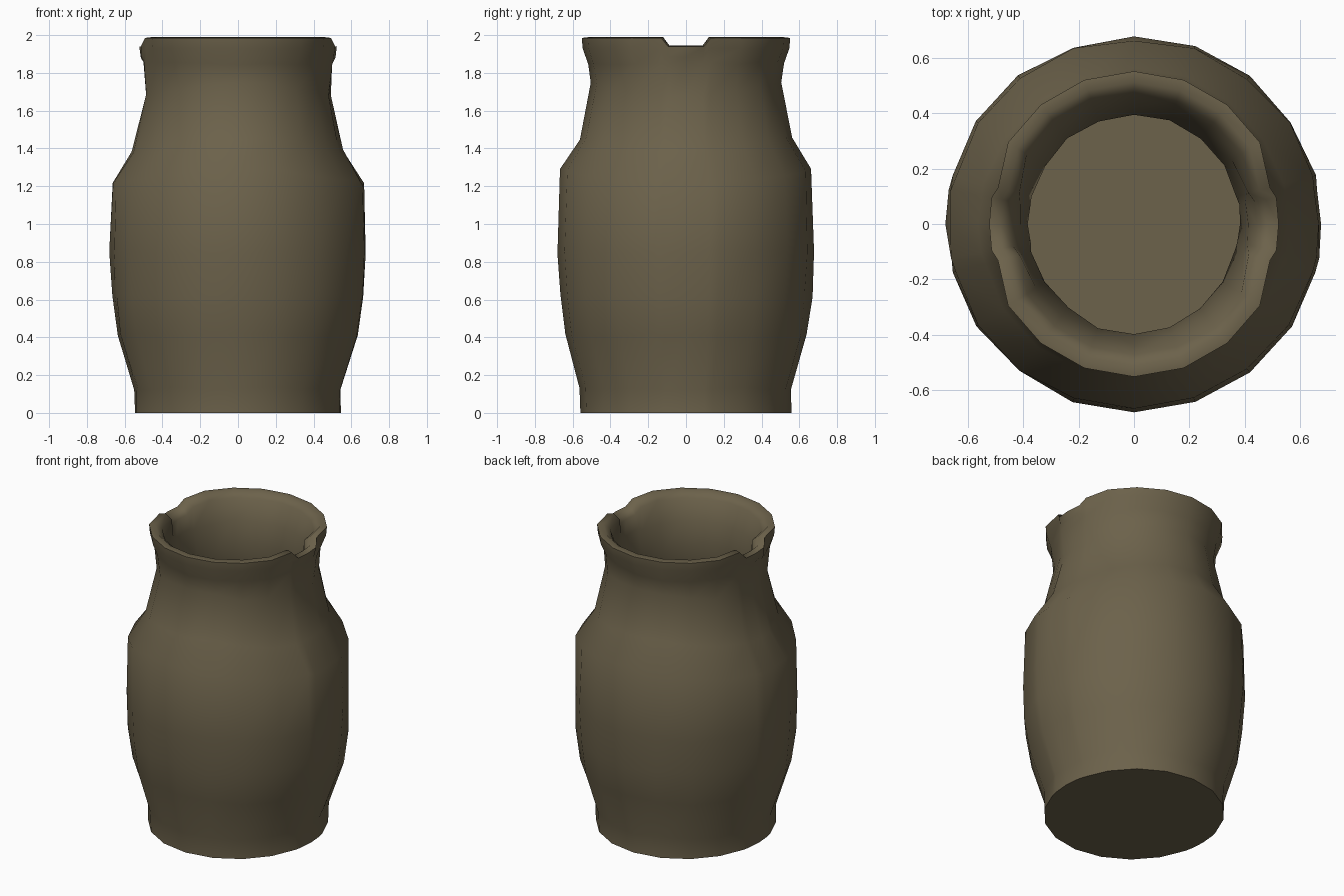
import bpy, bmesh, math, random
from math import radians, sin, cos

cube = bpy.data.objects.get("Cube")
if cube:
    bpy.data.objects.remove(cube)
random.seed(4)

# Fired clay
clay = bpy.data.materials.new("brown clay")
clay.use_nodes = True
clay.diffuse_color = (0.15, 0.122, 0.07, 1)
clay.node_tree.nodes["Principled BSDF"].inputs["Base Color"].default_value = clay.diffuse_color
clay.node_tree.nodes["Principled BSDF"].inputs["Roughness"].default_value = 0.9

# Radius and height, from the foot up the outside, over the lip, down the inside
OUTER = [(0.552, 0), (0.552, 0.13), (0.64, 0.41), (0.668, 0.62), (0.676, 0.85),
         (0.668, 1.25), (0.56, 1.42), (0.495, 1.71), (0.51, 1.85), (0.54, 1.93),
         (0.545, 1.985)]
INNER = [(0.505, 1.99), (0.465, 1.955), (0.42, 1.82), (0.388, 1.65), (0.44, 1.4),
         (0.54, 1.2), (0.54, 0.5), (0.44, 0.1)]

# Columns: one quarter mirrored all round, closer together beside the two lip notches
quarter = [10.5, 15, 33, 52, 71]
angles = [0] + quarter + [90] + [180 - a for a in reversed(quarter)]
angles += [a + 180 for a in angles]


def place(r, z, deg):
    a = radians(deg)
    side = cos(2 * a)                   # +1 at the sides, -1 at front and back
    from_side = abs((deg + 90) % 180 - 90)
    if 1.2 < z < 1.8:                   # shoulder sits lower at the sides
        z -= 0.035 * side
    if z < 0.3 or z > 1.6:              # foot and neck slightly oval
        r -= 0.007 * side
    if z > 1.9:
        if from_side < 12:              # lip notches
            z -= 0.045
            r -= 0.015
        elif from_side < 16:
            r -= 0.03
    if 0.1 < z < 1.9:                   # hand-made unevenness
        r += random.uniform(-0.006, 0.006)
        z += random.uniform(-0.01, 0.01)
    return r * cos(a), r * sin(a), z


bm = bmesh.new()
rings = [[bm.verts.new(place(r, z, d)) for d in angles] for r, z in OUTER + INNER]
n = len(angles)
for low, high in zip(rings, rings[1:]):
    for i in range(n):
        j = (i + 1) % n
        bm.faces.new((low[i], low[j], high[j], high[i]))
bm.faces.new(list(reversed(rings[0])))  # underside
bm.faces.new(rings[-1])                 # inside floor
bmesh.ops.recalc_face_normals(bm, faces=bm.faces)

mesh = bpy.data.meshes.new("jar")
bm.to_mesh(mesh)
bm.free()
mesh.materials.append(clay)
jar = bpy.data.objects.new("jar", mesh)
bpy.context.collection.objects.link(jar)
bpy.context.view_layer.objects.active = jar
jar.select_set(True)
bpy.ops.object.shade_smooth_by_angle(angle=radians(60))
